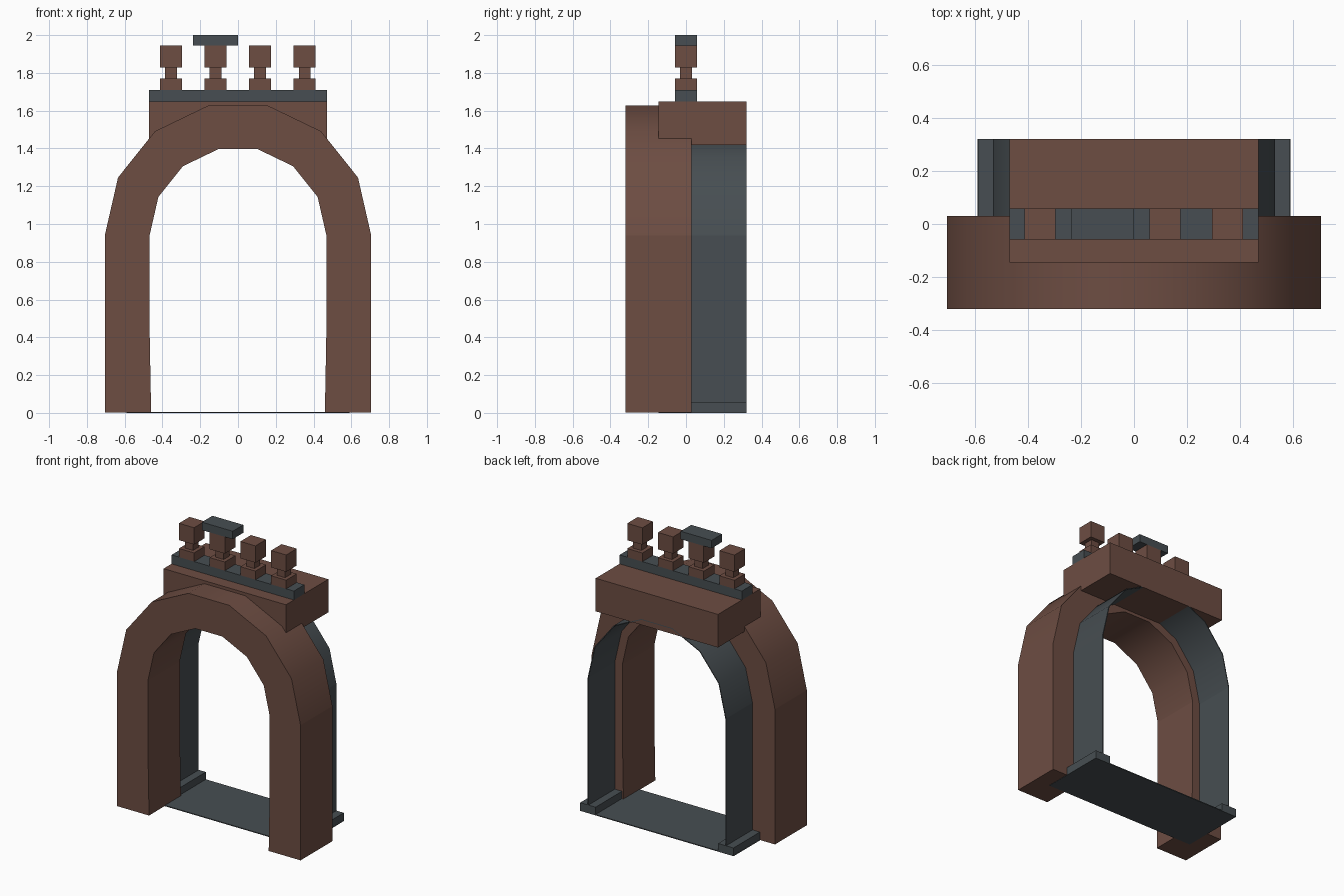
import bpy, bmesh, math

if "Cube" in bpy.data.objects:
    bpy.data.objects.remove(bpy.data.objects["Cube"])

def material(name, rgb):
    m = bpy.data.materials.new(name)
    m.diffuse_color = (*rgb, 1)
    m.use_nodes = True
    m.node_tree.nodes["Principled BSDF"].inputs["Base Color"].default_value = m.diffuse_color
    return m

BROWN = material("brown stone", (0.153, 0.074, 0.055))
GREY = material("dark grey", (0.063, 0.076, 0.084))
SPRING = 0.94  # height where the arch starts to curve

def make(name, bm, mat):
    bmesh.ops.recalc_face_normals(bm, faces=bm.faces)
    me = bpy.data.meshes.new(name)
    bm.to_mesh(me)
    bm.free()
    me.materials.append(mat)
    ob = bpy.data.objects.new(name, me)
    bpy.context.collection.objects.link(ob)
    return ob

def box(name, x, y, z, mat):
    bm = bmesh.new()
    bmesh.ops.create_cube(bm, size=1)
    for v in bm.verts:
        for i, (a, b) in enumerate((x, y, z)):
            v.co[i] = a if v.co[i] < 0 else b
    return make(name, bm, mat)

def arc(r, foot):
    """Open arch line, right foot to left foot, seven sided curve."""
    pts = [(r * math.cos(math.pi * i / 7), SPRING + r * math.sin(math.pi * i / 7))
           for i in range(8)]
    return foot + pts + [(-x, z) for x, z in reversed(foot)]

def arch(name, outer, inner, y0, y1, mat):
    """Strip between two matching arch lines, extruded front to back."""
    bm = bmesh.new()
    rows = [[bm.verts.new((x, y, z)) for x, z in line]
            for line, y in ((outer, y0), (inner, y0), (inner, y1), (outer, y1))]
    for k in range(4):
        a, b = rows[k], rows[(k + 1) % 4]
        for i in range(len(a) - 1):
            bm.faces.new((a[i], a[i + 1], b[i + 1], b[i]))
    for i in (0, -1):
        bm.faces.new([r[i] for r in rows])
    ob = make(name, bm, mat)
    bpy.ops.object.select_all(action='DESELECT')
    ob.select_set(True)
    bpy.context.view_layer.objects.active = ob
    bpy.ops.object.shade_smooth_by_angle(angle=math.radians(30))
    # keep the straight legs flat below the curve
    for e in ob.data.edges:
        if all(abs(ob.data.vertices[v].co.z - SPRING) < 1e-4 for v in e.vertices):
            e.use_edge_sharp = True
    return ob

# Front stone arch
arch("front_arch", arc(0.705, [(0.705, 0.002), (0.705, 0.44)]),
     arc(0.468, [(0.46, 0.002), (0.468, 0.44)]), -0.32, 0.03, BROWN)

# Thin rear lining that follows the arch
arch("rear_lining", arc(0.532, [(0.532, 0.01)]), arc(0.526, [(0.526, 0.01)]),
     -0.14, 0.32, GREY)

# Floor and side kerbs
box("floor", (-0.59, 0.59), (-0.145, 0.32), (0, 0.006), GREY)
for side, x in (("left", -0.53), ("right", 0.53)):
    box(side + "_kerb", (x - 0.059, x + 0.059), (0.02, 0.32), (0.001, 0.057), GREY)

# Block over the crown and the parapet rail
box("top_block", (-0.47, 0.47), (-0.145, 0.32), (1.418, 1.648), BROWN)
box("parapet_rail", (-0.47, 0.47), (-0.058, 0.058), (1.648, 1.71), GREY)

# Parapet posts: base, neck, head
for i in range(4):
    x = -0.355 + 0.236 * i
    for part, w, z0, z1 in (("base", 0.058, 1.71, 1.77), ("neck", 0.031, 1.77, 1.828),
                            ("head", 0.058, 1.828, 1.945)):
        box(f"post_{part}_{i + 1}", (x - w, x + w), (-w, w), (z0, z1), BROWN)

# Remaining piece of the handrail
box("broken_handrail", (-0.237, 0.0), (-0.058, 0.058), (1.945, 2.0), GREY)
